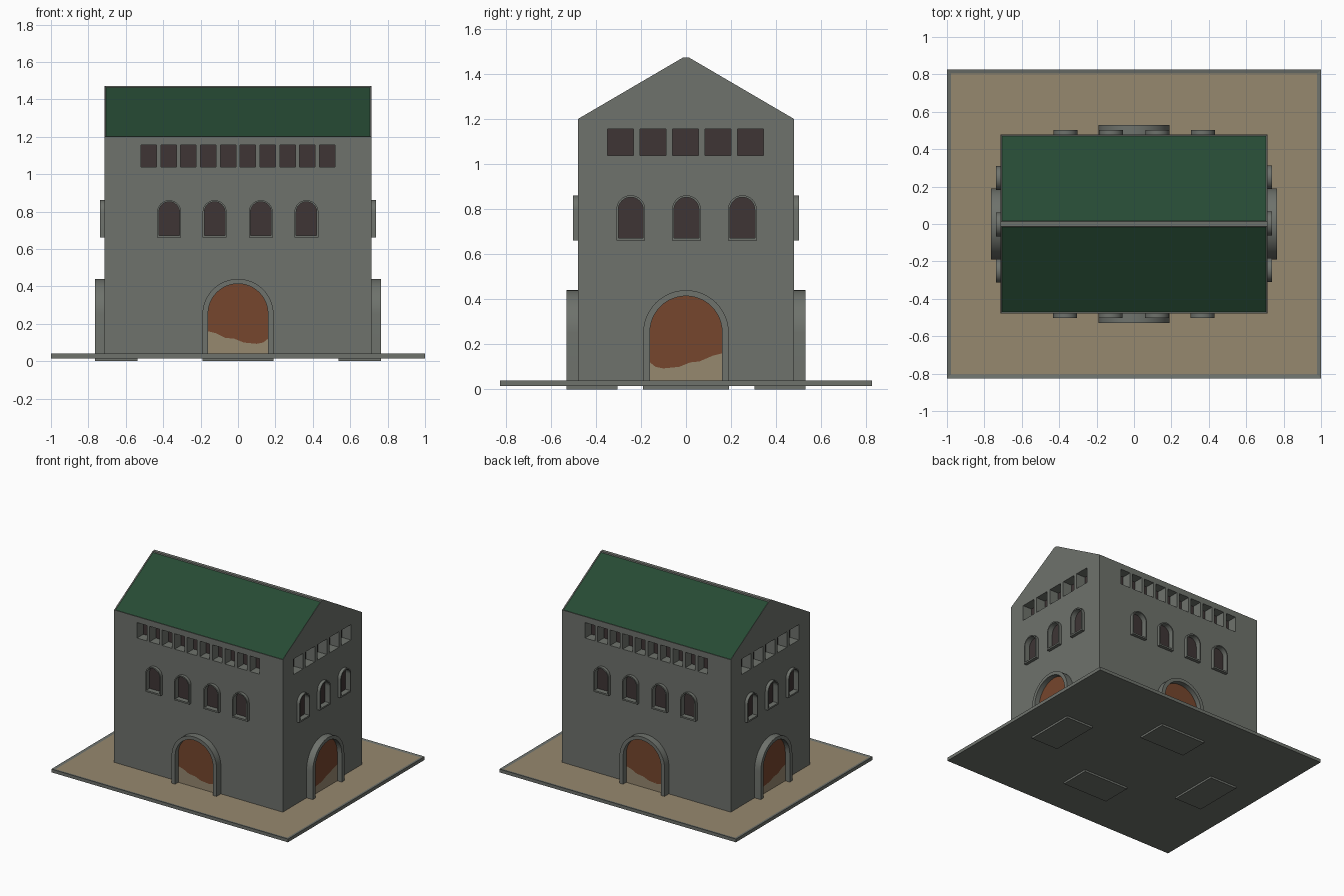
import bpy, bmesh, math
from mathutils import Matrix, Vector

if "Cube" in bpy.data.objects:
    bpy.data.objects.remove(bpy.data.objects["Cube"])


def material(name, rgb):
    m = bpy.data.materials.new(name)
    lin = [((c / 255 + 0.055) / 1.055) ** 2.4 for c in rgb]
    m.diffuse_color = (*lin, 1)
    m.use_nodes = True
    m.node_tree.nodes["Principled BSDF"].inputs["Base Color"].default_value = m.diffuse_color
    return m


STONE = material("grey stone", (110, 114, 108))
GREEN = material("green roof", (38, 74, 52))
SAND = material("sand", (150, 136, 111))
RUST = material("rust door", (118, 70, 45))
DARK = material("dark window", (62, 53, 53))

HX, HY = 0.713, 0.478        # half size of the walls


def make(name, bm, mats, smooth=False):
    bmesh.ops.recalc_face_normals(bm, faces=bm.faces)
    me = bpy.data.meshes.new(name)
    bm.to_mesh(me)
    bm.free()
    for m in mats:
        me.materials.append(m)
    if smooth:
        me.shade_smooth()
        me.set_sharp_from_angle(angle=math.radians(30))
    ob = bpy.data.objects.new(name, me)
    bpy.context.collection.objects.link(ob)
    return ob


def prism(bm, pts, d0, d1, rot):
    """Extrude a (u, z) outline from distance d0 to d1 on one side."""
    a, b = [[bm.verts.new(rot @ Vector((u, -d, z))) for u, z in pts] for d in (d0, d1)]
    n = len(pts)
    bm.faces.new(a)
    bm.faces.new(b)
    for i in range(n):
        j = (i + 1) % n
        bm.faces.new((a[i], a[j], b[j], b[i]))


def ring(bm, outer, inner, d0, d1, rot, closed):
    """Frame between two outlines with equal point counts."""
    loops = [[bm.verts.new(rot @ Vector((u, -d, z))) for u, z in pts]
             for pts, d in ((outer, d0), (outer, d1), (inner, d1), (inner, d0))]
    n = len(outer)
    for i in range(n if closed else n - 1):
        j = (i + 1) % n
        for k in range(4):
            p, q = loops[k], loops[(k + 1) % 4]
            bm.faces.new((p[i], p[j], q[j], q[i]))
    if not closed:
        bm.faces.new([l[0] for l in loops])
        bm.faces.new([l[-1] for l in loops])


def arch(c, r, bottom, spring, seg=24):
    arc = [(c + r * math.cos(math.pi * i / seg), spring + r * math.sin(math.pi * i / seg))
           for i in range(seg + 1)]
    return [(c + r, bottom)] + arc + [(c - r, bottom)]


def rect(c, w, z0, z1):
    return [(c - w / 2, z0), (c + w / 2, z0), (c + w / 2, z1), (c - w / 2, z1)]


# Ground slab with a rim around a sunken sand top
bm = bmesh.new()
bmesh.ops.create_cube(bm, size=1, matrix=Matrix.Translation((0, 0, 0.0275)) @ Matrix.Diagonal((2, 1.65, 0.025, 1)))
bm.normal_update()
top = [f for f in bm.faces if f.normal.z > 0.9]
bmesh.ops.inset_region(bm, faces=top, thickness=0.03, depth=-0.004)
top[0].material_index = 1
make("ground_slab", bm, [STONE, SAND])

# Walls and gable roof with sunken green slopes
bm = bmesh.new()
gable = [(-HY, 0.02), (HY, 0.02), (HY, 1.2), (0.013, 1.472), (-0.013, 1.472), (-HY, 1.2)]
prism(bm, gable, -HX, HX, Matrix.Rotation(math.pi / 2, 3, 'Z'))
bmesh.ops.recalc_face_normals(bm, faces=bm.faces)
bm.normal_update()
for f in [f for f in bm.faces if 0.5 < f.normal.z < 0.95]:
    bmesh.ops.inset_region(bm, faces=[f], thickness=0.009, depth=-0.006)
    f.material_index = 1
body = make("walls_and_roof", bm, [STONE, GREEN])

cut = bmesh.new()
WAVE = [(-0.16, 0.16), (-0.12, 0.15), (-0.07, 0.125), (-0.02, 0.12),
        (0.03, 0.1), (0.1, 0.093), (0.135, 0.1), (0.16, 0.12)]

for k, side in enumerate(("front", "right", "back", "left")):
    rot = Matrix.Rotation(k * math.pi / 2, 3, 'Z')
    long = k % 2 == 0
    d = HY if long else HX
    if long:
        squares = [(-0.477 + 0.106 * i, 0.083) for i in range(10)]
        arches = [-0.368, -0.125, 0.122, 0.366]
    else:
        squares = [(-0.291 + 0.1445 * i, 0.115) for i in range(5)]
        arches = [-0.245, 0.002, 0.25]

    # Recessed window openings and their dark backs
    panes = bmesh.new()
    for c, w in squares:
        prism(cut, rect(c, w, 1.037, 1.155), d - 0.08, d + 0.05, rot)
        prism(panes, rect(c, w, 1.037, 1.155), d - 0.082, d - 0.076, rot)
    frames = bmesh.new()
    for c in arches:
        inner = arch(c, 0.055, 0.672, 0.797, 16)
        prism(cut, inner, d - 0.02, d + 0.05, rot)
        prism(panes, inner, d - 0.022, d - 0.016, rot)
        ring(frames, arch(c, 0.064, 0.66, 0.797, 16), inner, d - 0.01, d + 0.024, rot, True)
    make(side + "_window_panes", panes, [DARK])
    make(side + "_window_frames", frames, [STONE], True)

    # Door surround and the foot block below it
    bm = bmesh.new()
    ring(bm, arch(0, 0.19, 0, 0.25), arch(0, 0.16, 0, 0.254), d - 0.175, d + 0.052, rot, False)
    prism(bm, rect(0, 0.32, 0, 0.034), d - 0.175, d + 0.052, rot)
    make(side + "_door_surround", bm, [STONE], True)

    # Door panel: rust above a wavy edge, sand below
    wave = WAVE if long else [(-u, z) for u, z in reversed(WAVE)]
    bm = bmesh.new()
    door = arch(0, 0.16, 0.03, 0.254)[1:-1]
    for idx, pts in enumerate((door + wave, [(0.16, 0.03), (-0.16, 0.03)] + wave)):
        f = bm.faces.new([bm.verts.new(rot @ Vector((u, -d - 0.014, z))) for u, z in pts])
        f.material_index = idx
    bmesh.ops.triangulate(bm, faces=bm.faces)
    make(side + "_door", bm, [RUST, SAND])

# Cut the openings out of the walls
cutter = make("window_cutter", cut, [STONE])
cutter.hide_render = True
mod = body.modifiers.new("windows", 'BOOLEAN')
mod.operation = 'DIFFERENCE'
mod.solver = 'EXACT'
mod.object = cutter
bpy.context.view_layer.objects.active = body
bpy.ops.object.modifier_apply(modifier=mod.name)
bpy.data.objects.remove(cutter)
